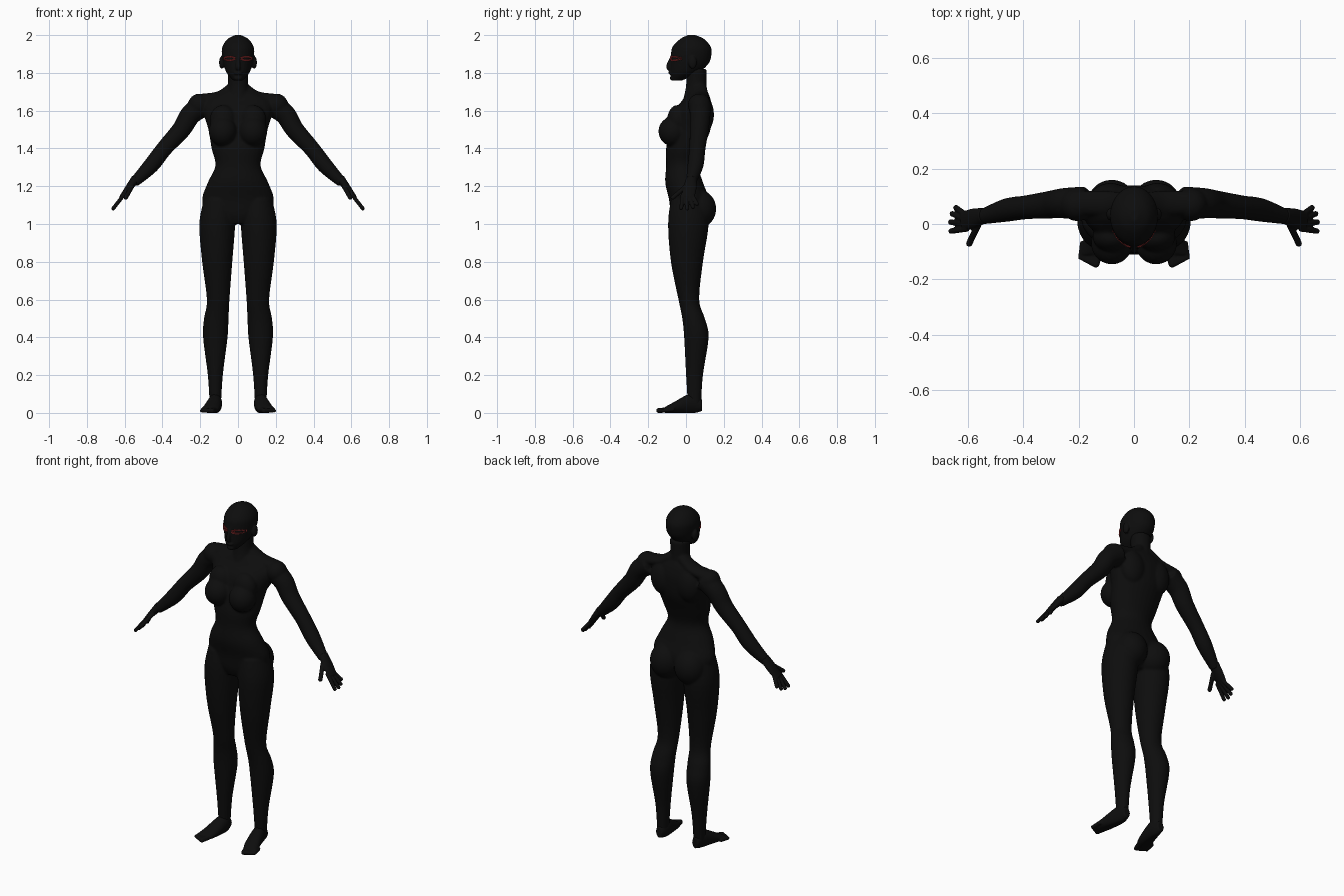
import bpy, bmesh, math
from mathutils import Vector, Matrix

if "Cube" in bpy.data.objects:
    bpy.data.objects.remove(bpy.data.objects["Cube"], do_unlink=True)


def make_material(name, color):
    mat = bpy.data.materials.new(name)
    mat.use_nodes = True
    mat.diffuse_color = (*color, 1)
    mat.node_tree.nodes["Principled BSDF"].inputs["Base Color"].default_value = (*color, 1)
    return mat


black = make_material("matte black", (.004, .004, .004))
red = make_material("dark red", (.35, .03, .03))
X, Y, Z = Vector((1, 0, 0)), Vector((0, 1, 0)), Vector((0, 0, 1))


def smooth_rows(rows, steps=5):
    """Catmull-Rom interpolation of any rows of numbers."""
    result = []
    last = len(rows) - 1
    for i in range(last):
        before, start, end, after = (rows[min(max(k, 0), last)] for k in (i - 1, i, i + 1, i + 2))
        for step in range(steps):
            t = step / steps
            result.append([q + t / 2 * (r - p + t * (2 * p - 5 * q + 4 * r - s + t * (3 * (q - r) + s - p)))
                           for p, q, r, s in zip(before, start, end, after)])
    return result + [list(rows[-1])]


def tube(bm, rows, ref, axis=None, sides=28):
    """Loft ellipses along a path; rows hold x, y, z, radius along ref, optional radius across."""
    rows = smooth_rows(rows)
    centers = [Vector(row[:3]) for row in rows]
    rings = []
    for i, row in enumerate(rows):
        ahead = centers[min(i + 1, len(rows) - 1)] - centers[max(i - 1, 0)]
        along = axis or ahead.normalized()
        wide = (ref - along * ref.dot(along)).normalized() * row[3]
        deep = along.cross(wide).normalized() * row[-1]
        angles = [math.tau * k / sides for k in range(sides)]
        rings.append([bm.verts.new(centers[i] + wide * math.cos(a) + deep * math.sin(a)) for a in angles])
    for low, high in zip(rings, rings[1:]):
        for k in range(sides):
            n = (k + 1) % sides
            bm.faces.new((low[k], low[n], high[n], high[k]))
    bm.faces.new(rings[0][::-1])
    bm.faces.new(rings[-1])


def column(bm, rows):
    """Upright loft; rows hold height, half width, front, back and an optional sideways offset."""
    tube(bm, [(sum(offset), (front + back) / 2, height, width, (back - front) / 2)
              for height, width, front, back, *offset in rows], X, Z)


def blob(bm, location, size):
    matrix = Matrix.Translation(location) @ Matrix.Diagonal((*size, 1))
    bmesh.ops.create_uvsphere(bm, u_segments=24, v_segments=16, radius=1, matrix=matrix)


def digit(bm, path, radius):
    """Finger or toe with a rounded tip."""
    tube(bm, [(*point, radius) for point in path], Y + X / 3, sides=12)
    blob(bm, path[-1], [radius] * 3)


def mirror(bm, keep=True):
    """Flip the geometry to the other side, keeping the first side if asked."""
    geom = bm.verts[:] + bm.edges[:] + bm.faces[:]
    if keep:
        geom = bmesh.ops.duplicate(bm, geom=geom)["geom"]
    for item in geom:
        if isinstance(item, bmesh.types.BMVert):
            item.co.x *= -1
    bmesh.ops.reverse_faces(bm, faces=[item for item in geom if isinstance(item, bmesh.types.BMFace)])


def finish(name, bm, material, voxel=0, relax=2):
    """Make the object; a voxel size fuses its parts into one smooth skin."""
    mesh = bpy.data.meshes.new(name)
    bm.to_mesh(mesh)
    bm.free()
    mesh.materials.append(material)
    obj = bpy.data.objects.new(name, mesh)
    bpy.context.collection.objects.link(obj)
    if voxel:
        fuse = obj.modifiers.new("fuse", "REMESH")
        fuse.mode = "VOXEL"
        fuse.voxel_size = voxel
        fuse.use_smooth_shade = True
        soften = obj.modifiers.new("soften", "SMOOTH")
        soften.factor = .5
        soften.iterations = relax


# Leg
body = bmesh.new()
column(body, [(.04, .03, .01, .08, .12), (.2, .04, 0, .09, .12), (.4, .065, -.01, .12, .12),
              (.5, .065, -.02, .1, .115), (.6, .06, -.04, .07, .105), (.8, .08, -.08, .09, .11),
              (1, .095, -.095, .12, .11), (1.13, .08, -.08, .1, .1)])
# Arm and shoulder
tube(body, [(.18, .075, 1.63, .06, .05), (.25, .075, 1.58, .055), (.3, .07, 1.5, .05),
            (.39, .06, 1.4, .043), (.46, .05, 1.31, .042), (.55, .025, 1.22, .027)], Y)
blob(body, (.205, .07, 1.63), (.06, .06, .06))
tube(body, [(.03, .07, 1.72, .04, .03), (.1, .075, 1.675, .045, .028), (.2, .075, 1.655, .045, .034)], Y)
# Breast, chest muscle, buttock and shoulder blade
blob(body, (.08, -.07, 1.49), (.075, .076, .078))
blob(body, (.08, -.045, 1.55), (.07, .055, .08))
blob(body, (.08, .07, 1.08), (.09, .09, .1))
blob(body, (.085, .09, 1.58), (.075, .058, .1))
mirror(body)
# Torso and neck
column(body, [(1, .07, -.06, .06), (1.05, .16, -.08, .1), (1.13, .19, -.09, .12),
              (1.22, .16, -.11, .09), (1.31, .12, -.105, .065), (1.4, .14, -.105, .09),
              (1.5, .157, -.085, .13), (1.6, .185, -.06, .14), (1.66, .17, -.015, .13), (1.7, .09, .01, .115)])
column(body, [(1.64, .065, -.02, .12), (1.73, .053, 0, .11), (1.82, .056, 0, .11)])
finish("body", body, black, .007, 4)

# Head with ears, nose, lips and chin
head = bmesh.new()
blob(head, (.086, .035, 1.855), (.014, .022, .034))
mirror(head)
column(head, [(1.76, .025, -.075, -.02), (1.8, .06, -.084, .065), (1.85, .078, -.083, .12),
              (1.9, .086, -.08, .135), (1.94, .082, -.07, .13), (1.98, .055, -.03, .095), (2, .015, .01, .05)])
tube(head, [(0, -.076, 1.885, .008), (0, -.092, 1.835, .013, .01), (0, -.083, 1.82, .012, .008)], X)
blob(head, (0, -.082, 1.8), (.024, .011, .009))
blob(head, (0, -.073, 1.772), (.022, .012, .013))
finish("head", head, black, .005)

for side, flip in (("left", False), ("right", True)):
    # Palm, thumb and four fanned fingers
    hand = bmesh.new()
    tube(hand, [(.54, .03, 1.24, .028, .025), (.58, .02, 1.19, .036, .018), (.62, .01, 1.14, .034, .01)], Y)
    digit(hand, [(.56, 0, 1.2), (.58, -.04, 1.165), (.594, -.07, 1.14)], .012)
    for i in range(4):
        reach = .08 - .006 * (i - .7) ** 2
        knuckle = Vector((.613, .019 * (i - 1), 1.143))
        pointing = Vector((.6, .17 * (i - .5), -.77))
        digit(hand, [knuckle + pointing * reach * t for t in (-.3, .4, 1)], .0105)

    # Arched foot and five toes, flattened on the ground
    foot = bmesh.new()
    tube(foot, [(.12, .085, .04, .02, .03), (.12, .03, .05, .036, .054),
                (.14, -.07, .026, .045, .028), (.155, -.11, .016, .042, .016)], X, -Y)
    for i in range(5):
        tip = Vector((.138 + .0135 * i, .006 * i - .144, .012))
        base = Vector((.12 + .016 * i, .006 * i - .085, .018))
        digit(foot, [base, base.lerp(tip, .5), tip], .014 - .001 * i)
    for vert in foot.verts:
        vert.co.z = max(vert.co.z, 0)

    for part, bm, voxel in (("hand", hand, .004), ("foot", foot, .005)):
        if flip:
            mirror(bm, keep=False)
        finish(side + "_" + part, bm, black, voxel)

# Eyelashes: rows of small thin plates following the face
lashes = bmesh.new()
COUNT = 15
for i in range(COUNT):
    t = i / (COUNT - 1)
    x = .016 + .058 * t
    y = .022 - .106 * math.sqrt(1 - (x / .083) ** 2)
    turn = Matrix.Rotation(math.atan2(x, .09), 4, "Z")
    for lid in (1, -1):
        z = 1.876 + lid * .01 * math.sin(math.pi * (.1 + .8 * t))
        fan = Matrix.Rotation(lid * (t - .4), 4, "Y")
        plate = Matrix.Diagonal((.003, .006, .008, 1))
        bmesh.ops.create_cube(lashes, size=1, matrix=Matrix.Translation((x, y, z)) @ turn @ fan @ plate)
mirror(lashes)
finish("eyelashes", lashes, red)
